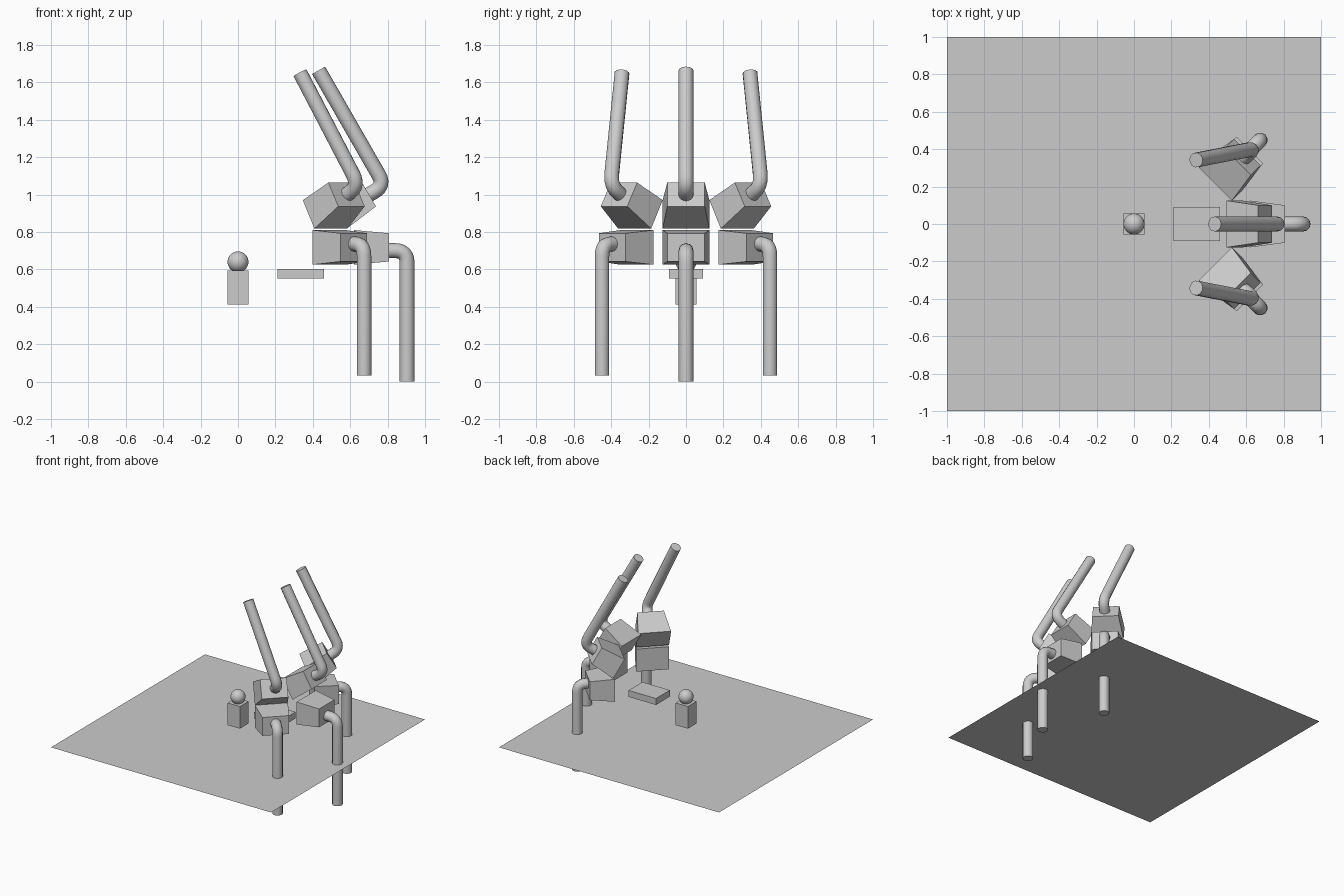
import bpy, bmesh, math
from mathutils import Vector

if "Cube" in bpy.data.objects:
    bpy.data.objects.remove(bpy.data.objects["Cube"])


def mesh_object(name, verts, faces):
    me = bpy.data.meshes.new(name)
    me.from_pydata(verts, [], faces)
    bm = bmesh.new()
    bm.from_mesh(me)
    if len(faces) > 1:
        bmesh.ops.recalc_face_normals(bm, faces=bm.faces)
    bm.to_mesh(me)
    bm.free()
    ob = bpy.data.objects.new(name, me)
    bpy.context.collection.objects.link(ob)
    return ob


def box(name, lo, hi):
    bpy.ops.mesh.primitive_cube_add(size=1, location=[(a + b) / 2 for a, b in zip(lo, hi)])
    ob = bpy.context.object
    ob.name = name
    ob.scale = [b - a for a, b in zip(lo, hi)]
    return ob


def housing(name, front, angle, profile):
    """Tapered box; profile is (depth, z) for front top, back top, back bottom, front bottom."""
    c, s = math.cos(angle), math.sin(angle)
    verts = []
    for side in (-1, 1):
        for (r, z), w in zip(profile, (.125, .1, .1, .125)):
            w *= side
            verts.append((front[0] + r * c - w * s, front[1] + r * s + w * c, z))
    faces = [(0, 1, 2, 3), (4, 5, 6, 7)]
    faces += [(i, (i + 1) % 4, (i + 1) % 4 + 4, i + 4) for i in range(4)]
    return mesh_object(name, verts, faces)


def bent_pipe(name, start, corner, end, radius=.04, fillet=.065):
    """Round pipe with one rounded elbow and capped ends."""
    a, b, c = Vector(start), Vector(corner), Vector(end)
    p = b + (a - b).normalized() * fillet
    q = b + (c - b).normalized() * fillet
    path = [a]
    for i in range(7):
        t = i / 6
        path.append(p * (1 - t) ** 2 + b * 2 * t * (1 - t) + q * t ** 2)
    path.append(c)
    cu = bpy.data.curves.new(name, 'CURVE')
    cu.dimensions = '3D'
    cu.bevel_depth = radius
    cu.bevel_resolution = 4
    cu.use_fill_caps = True
    sp = cu.splines.new('POLY')
    sp.points.add(len(path) - 1)
    for pt, co in zip(sp.points, path):
        pt.co = (*co, 1)
    ob = bpy.data.objects.new(name, cu)
    bpy.context.collection.objects.link(ob)
    bpy.ops.object.select_all(action='DESELECT')
    ob.select_set(True)
    bpy.context.view_layer.objects.active = ob
    bpy.ops.object.convert(target='MESH')
    bpy.ops.object.shade_smooth_by_angle(angle=math.radians(40))


# Thin floor sheet crossing the lower pipes
mesh_object("floor_sheet", [(-1, -1, .338), (1, -1, .338), (1, 1, .338), (-1, 1, .338)], [(0, 1, 2, 3)])

# Seated figure: block body and ball head
box("figure_body", (-.056, -.056, .413), (.056, .056, .595))
bpy.ops.mesh.primitive_uv_sphere_add(segments=32, ring_count=16, radius=.056, location=(0, 0, .64))
bpy.context.object.name = "figure_head"
bpy.ops.object.shade_smooth()

# Flat tray in front of the figure
box("tray", (.21, -.09, .55), (.46, .09, .603))

LOWER = [(0, .81), (.187, .793), (.187, .642), (0, .625)]
UPPER = [(0, .97), (.168, 1.064), (.243, .937), (.087, .818)]

# Centre stack
housing("lower_housing_centre", (.62, 0), 0, LOWER)
housing("upper_housing_centre", (.495, 0), 0, UPPER)
bent_pipe("lower_pipe_centre", (.78, 0, .70), (.904, 0, .70), (.904, 0, 0))
bent_pipe("upper_pipe_centre", (.68, 0, .988), (.785, 0, 1.048), (.431, 0, 1.664))

# Side stacks, turned inwards by 45 degrees
for label, s in (("left", -1), ("right", 1)):
    a = s * math.pi / 4
    housing("lower_housing_" + label, (.487, s * .262), a, LOWER)
    housing("upper_housing_" + label, (.435, s * .213), a, UPPER)
    bent_pipe("lower_pipe_" + label, (.60, s * .375, .735), (.674, s * .449, .735), (.674, s * .449, .033))
    bent_pipe("upper_pipe_" + label, (.565, s * .335, .985), (.645, s * .403, 1.05), (.332, s * .342, 1.65))
